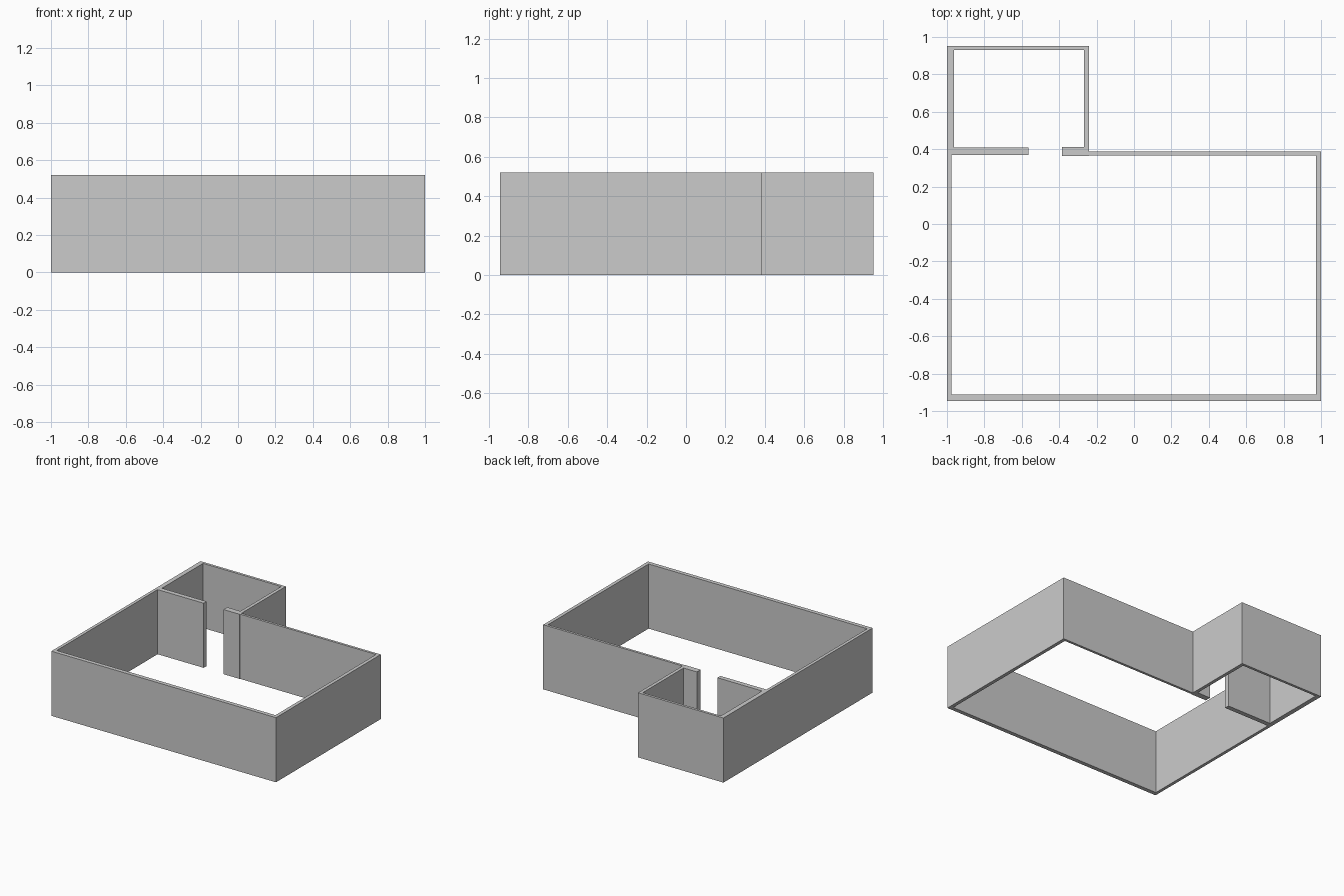
import bpy
import bmesh

if "Cube" in bpy.data.objects:
    bpy.data.objects.remove(bpy.data.objects["Cube"])

HEIGHT = 0.52

# Outer footprint of the two rooms
outer = [(-1, -0.945), (1, -0.945), (1, 0.387), (-0.24, 0.387),
         (-0.24, 0.952), (-1, 0.952)]

# Inner face of the walls, running through the doorway between the rooms
inner = [(-0.975, -0.912), (0.972, -0.912), (0.972, 0.367), (-0.24, 0.367),
         (-0.24, 0.364), (-0.385, 0.364), (-0.385, 0.412), (-0.267, 0.412),
         (-0.267, 0.931), (-0.963, 0.931), (-0.963, 0.408), (-0.565, 0.408),
         (-0.565, 0.37), (-0.975, 0.37)]


def add_loop(bm, points):
    verts = [bm.verts.new((x, y, 0)) for x, y in points]
    return [bm.edges.new((a, b)) for a, b in zip(verts, verts[1:] + verts[:1])]


# Fill the wall plan between both outlines and raise it
bm = bmesh.new()
edges = add_loop(bm, outer) + add_loop(bm, inner)
bmesh.ops.triangle_fill(bm, edges=edges, use_beauty=True, normal=(0, 0, 1))
raised = bmesh.ops.extrude_face_region(bm, geom=bm.faces[:], use_keep_orig=True)
top = [g for g in raised["geom"] if isinstance(g, bmesh.types.BMVert)]
bmesh.ops.translate(bm, verts=top, vec=(0, 0, HEIGHT))
bmesh.ops.recalc_face_normals(bm, faces=bm.faces[:])

mesh = bpy.data.meshes.new("room_walls")
bm.to_mesh(mesh)
bm.free()
walls = bpy.data.objects.new("room_walls", mesh)
bpy.context.collection.objects.link(walls)
